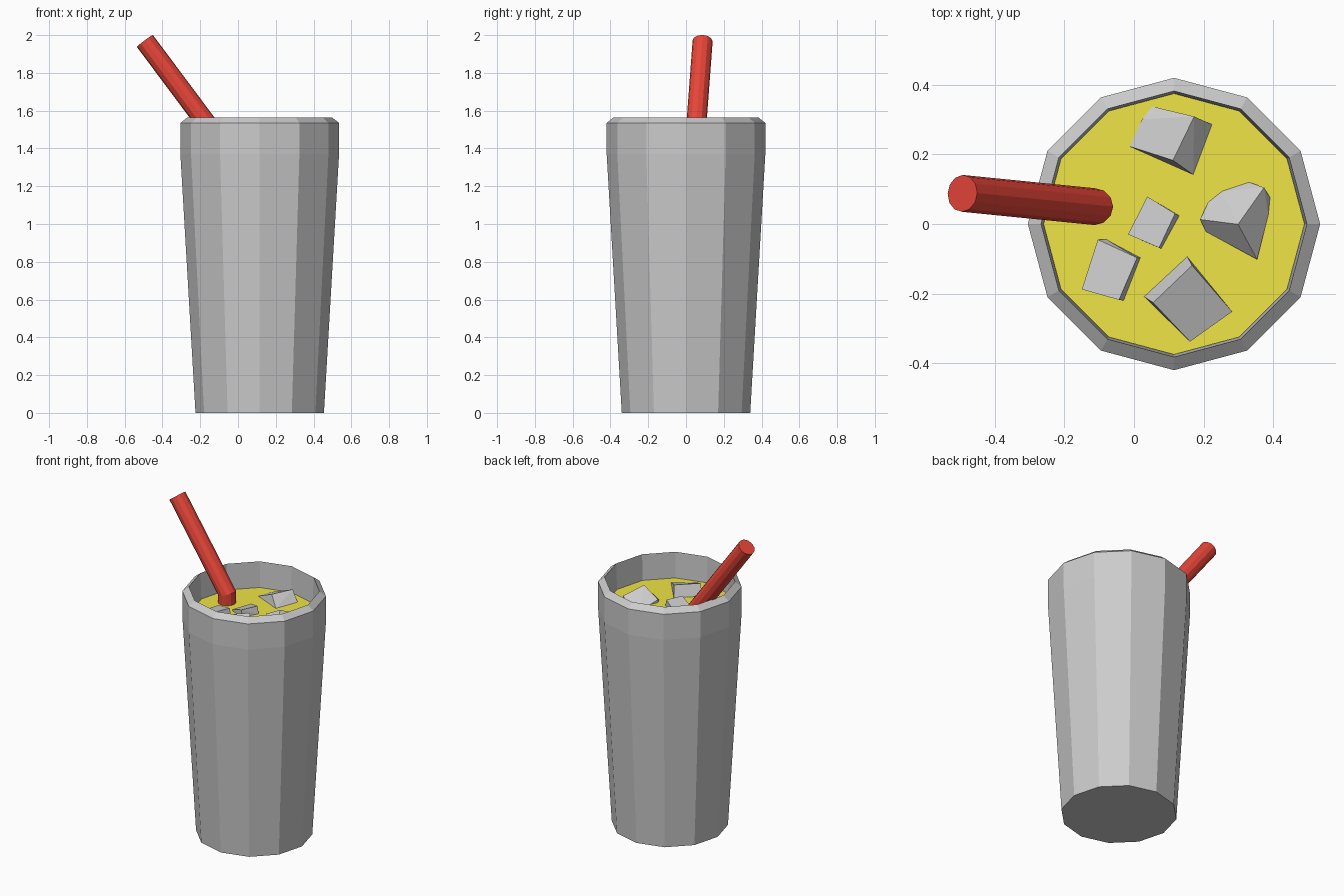
import bpy, bmesh
from math import cos, sin, pi
from mathutils import Vector

if "Cube" in bpy.data.objects:
    bpy.data.objects.remove(bpy.data.objects["Cube"])

SIDES = 12
CX = 0.115          # glass axis
LIQUID_Z = 1.40


def material(name, rgb):
    m = bpy.data.materials.new(name)
    m.diffuse_color = (*rgb, 1)
    m.use_nodes = True
    m.node_tree.nodes["Principled BSDF"].inputs["Base Color"].default_value = m.diffuse_color
    return m


def finish(name, bm, mat=None):
    bmesh.ops.recalc_face_normals(bm, faces=bm.faces)
    me = bpy.data.meshes.new(name)
    bm.to_mesh(me)
    bm.free()
    ob = bpy.data.objects.new(name, me)
    bpy.context.collection.objects.link(ob)
    if mat:
        me.materials.append(mat)
    return ob


def ring(r, z, cx=CX, cy=0.0):
    return [Vector((cx + r * cos(2 * pi * i / SIDES), cy + r * sin(2 * pi * i / SIDES), z))
            for i in range(SIDES)]


def loft(rings, cap_start=True, cap_end=True):
    bm = bmesh.new()
    loops = [[bm.verts.new(p) for p in r] for r in rings]
    for a, b in zip(loops, loops[1:]):
        for i in range(SIDES):
            j = (i + 1) % SIDES
            bm.faces.new((a[i], a[j], b[j], b[i]))
    if cap_start:
        bm.faces.new(loops[0])
    if cap_end:
        bm.faces.new(loops[-1])
    return bm


def slide(points, direction, origin, normal):
    """Slide points along a direction until they lie on a plane."""
    return [p + direction * ((origin - p).dot(normal) / direction.dot(normal)) for p in points]


red = material("straw_red", (0.8, 0.06, 0.04))
yellow = material("drink_yellow", (0.86, 0.78, 0.06))

# Glass: outer wall, sloped rim, inner wall down to just below the drink
profile = [(0.34, 0), (0.42, 1.37), (0.42, 1.535), (0.382, 1.565), (0.375, LIQUID_Z - 0.02)]
finish("glass", loft([ring(r, z) for r, z in profile]))

# Drink surface
bm = bmesh.new()
bm.faces.new([bm.verts.new(p) for p in ring(0.375, LIQUID_Z)])
drink = finish("drink", bm, yellow)

# Straw: upright foot, mitred bend, slanted upper part
bend, tip = Vector((-0.113, 0.05, 1.46)), Vector((-0.493, 0.088, 1.969))
up, lean = Vector((0, 0, 1)), (tip - bend).normalized()
foot = ring(0.053, LIQUID_Z - 0.02, bend.x, bend.y)
elbow = slide(foot, up, bend, (up + lean).normalized())
end = slide(elbow, lean, tip, lean)
finish("straw", loft([foot, elbow, end]), red)

# Ice: convex chunks (x, y, height above the drink)
chunks = {
    "ice_back": [(.052, .338, 0), (.023, .301, .005), (-.012, .223, 0), (.224, .286, 0),
                 (.170, .142, 0), (.173, .309, .06), (.112, .183, .06)],
    "ice_right": [(.213, .062, 0), (.253, .094, 0), (.331, .12, 0), (.374, .105, .03),
                  (.391, .076, 0), (.386, .027, 0), (.354, -.102, .01), (.207, -.022, 0),
                  (.19, .013, .02), (.299, -.001, .08)],
    "ice_centre": [(-.017, -.03, .01), (.038, .079, .02), (.118, .03, .045), (.072, -.068, .045),
                   (.13, .024, 0), (.078, -.071, 0)],
    "ice_left": [(-.104, -.045, .02), (-.078, -.045, 0), (-.15, -.188, .02), (.009, -.097, .05),
                 (-.043, -.218, .05), (.018, -.097, 0), (-.03, -.22, 0)],
    "ice_front": [(.153, -.094, 0), (.029, -.209, 0), (.282, -.252, .005), (.161, -.338, .005),
                  (.167, -.119, .07), (.055, -.226, .07)],
}
for name, pts in chunks.items():
    bm = bmesh.new()
    for x, y, h in pts:
        bm.verts.new((x, y, LIQUID_Z + h))
        bm.verts.new((x, y, LIQUID_Z - 0.01))
    res = bmesh.ops.convex_hull(bm, input=bm.verts[:])
    bmesh.ops.delete(bm, geom=[v for v in bm.verts if not v.link_faces], context='VERTS')
    bmesh.ops.dissolve_limit(bm, angle_limit=0.12, verts=bm.verts[:], edges=bm.edges[:])
    finish(name, bm)
